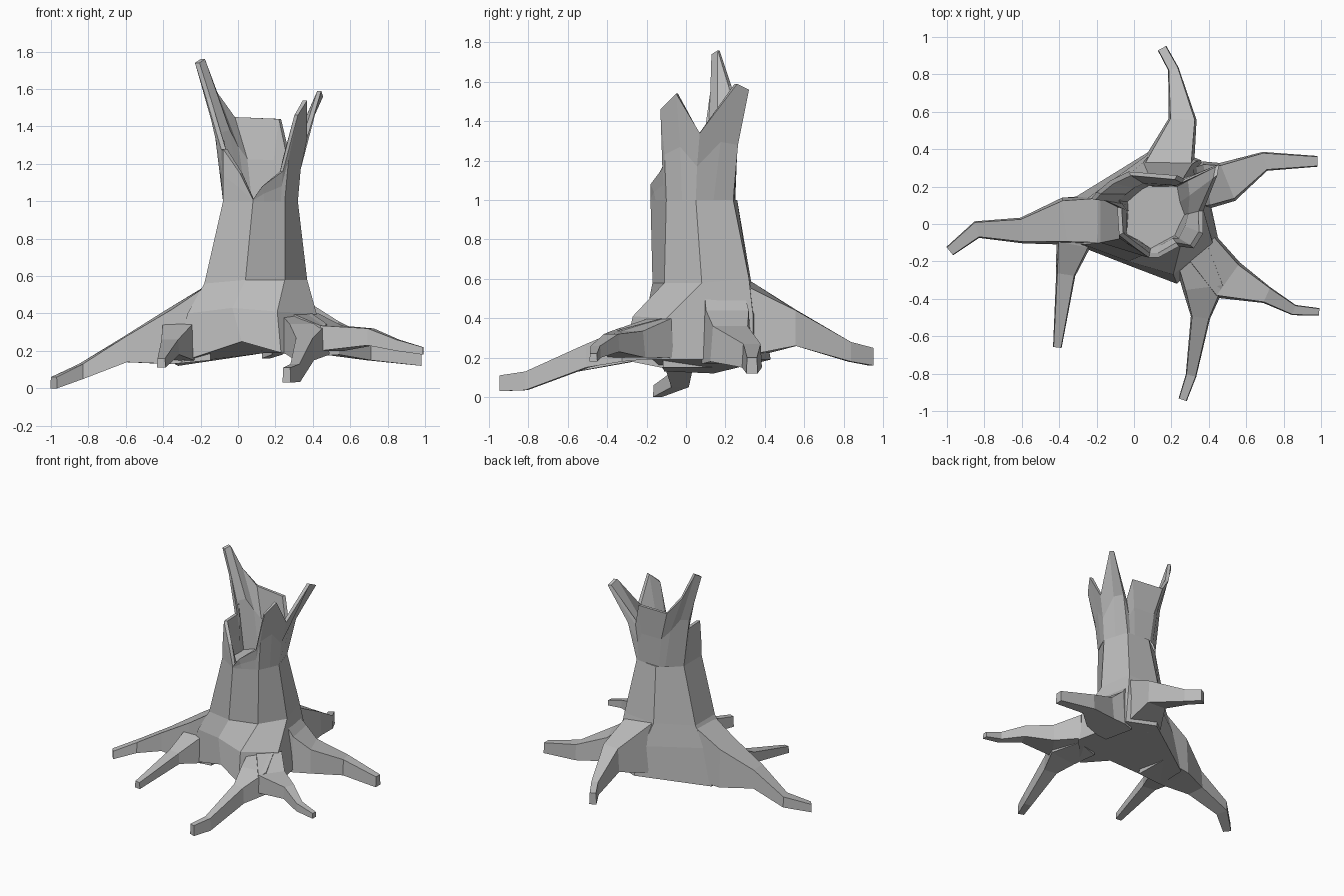
import bpy
import bmesh
from mathutils import Vector

cube = bpy.data.objects.get("Cube")
if cube:
    bpy.data.objects.remove(cube, do_unlink=True)

# Single grey material shared by every part
GREY = (0.5, 0.5, 0.5, 1.0)
bark = bpy.data.materials.new("grey_bark")
bark.use_nodes = True
bark.diffuse_color = GREY
bark.node_tree.nodes["Principled BSDF"].inputs["Base Color"].default_value = GREY


def loft(name, rings, capped=True):
    """Bridge equal-sized closed rings, listed in order, into a flat-shaded object."""
    bm = bmesh.new()
    loops = [[bm.verts.new(point) for point in ring] for ring in rings]
    count = len(loops[0])
    for lower, upper in zip(loops, loops[1:]):
        for i in range(count):
            j = (i + 1) % count
            bm.faces.new((lower[i], lower[j], upper[j], upper[i]))
    if capped:
        bm.faces.new(list(reversed(loops[0])))
        bm.faces.new(loops[-1])
        bmesh.ops.recalc_face_normals(bm, faces=bm.faces)
    mesh = bpy.data.meshes.new(name)
    bm.to_mesh(mesh)
    bm.free()
    mesh.materials.append(bark)
    obj = bpy.data.objects.new(name, mesh)
    bpy.context.collection.objects.link(obj)


def root(name, path):
    """Four-sided tapering root; each station is x, y, top, bottom, width."""
    rings = []
    for i, (x, y, top, bottom, width) in enumerate(path):
        before = path[max(i - 1, 0)]
        after = path[min(i + 1, len(path) - 1)]
        along = Vector((after[0] - before[0], after[1] - before[1])).normalized()
        side = Vector((-along.y, along.x)) * width / 2
        # The underside is a little wider than the top
        low = side * 1.15
        rings.append([
            (x + side.x, y + side.y, top),
            (x - side.x, y - side.y, top),
            (x - low.x, y - low.y, bottom),
            (x + low.x, y + low.y, bottom),
        ])
    loft(name, rings)


# Trunk: skirt, shoulder, waist and neck, closed by the floor of the hollow
skirt = [(-.34, -.1, .13), (.02, -.24, .25), (.23, -.32, .19), (.45, -.08, .19),
         (.36, .34, .19), (.15, .43, .19), (-.32, .14, .12)]
shoulder = [(-.27, -.11, .4), (-.03, -.2, .43), (.21, -.27, .41), (.42, -.1, .4),
            (.34, .34, .42), (.1, .39, .42), (-.26, .13, .4)]
waist = [(-.18, -.1, .56), (.04, -.17, .58), (.25, -.11, .58), (.37, .08, .58),
         (.31, .32, .6), (.05, .33, .59), (-.18, .14, .56)]
neck = [(-.08, -.08, 1), (.08, -.18, 1), (.25, -.1, 1), (.32, .05, 1),
        (.26, .24, 1), (.08, .26, 1), (-.08, .14, 1)]
loft("trunk", [skirt, shoulder, waist, neck])

# Broken rim: each column is a foot on the neck and the splinter point above it
columns = [
    ((-.08, -.08), (-.08, -.06, 1.28)),   # low right splinter
    ((0, -.13), (.01, -.13, 1.15)),
    ((.08, -.18), (.08, -.18, 1.01)),     # front notch
    ((.14, -.155), (.13, -.18, 1.08)),
    ((.23, -.11), (.24, -.12, 1.16)),
    ((.25, -.1), (.32, -.13, 1.46)),      # front splinter
    ((.29, -.02), (.37, -.05, 1.54)),
    ((.32, .05), (.37, .07, 1.34)),
    ((.29, .14), (.445, .26, 1.59)),      # rear splinter
    ((.26, .24), (.455, .32, 1.56)),
    ((.24, .243), (.27, .24, 1.27)),
    ((.2, .247), (.23, .26, 1.44)),       # flat back plate
    ((.06, .25), (-.03, .28, 1.45)),
    ((.02, .23), (-.13, .23, 1.58)),
    ((-.03, .19), (-.2, .17, 1.76)),      # tall right splinter
    ((-.08, .14), (-.23, .135, 1.74)),
    ((-.08, .12), (-.17, .13, 1.55)),
    ((-.08, .08), (-.09, .09, 1.28)),
]
feet, middles, tips = [], [], []
for (x, y), tip in columns:
    foot = Vector((x, y, 1))
    tip = Vector(tip)
    middle = foot.lerp(tip, .3)
    middle.z = (foot.z + tip.z) / 2
    feet.append(foot)
    middles.append(middle)
    tips.append(tip)


def inset(ring, amount):
    """Shift a ring towards the trunk's axis."""
    moved = []
    for point in ring:
        inward = Vector((.12 - point.x, .05 - point.y, 0)).normalized()
        moved.append(point + inward * amount)
    return moved


loft("splintered_rim", [feet, middles, tips, inset(tips, .025),
                        inset(middles, .045), inset(feet, .05)], capped=False)

# Roots
root("right_root", [
    (-.15, .02, .56, .15, .24), (-.37, .015, .42, .13, .22), (-.6, -.035, .28, .14, .12),
    (-.84, -.03, .13, .05, .08), (-.985, -.145, .06, 0, .05)])
root("right_root_branch", [
    (-.31, .02, .38, .16, .16), (-.325, -.11, .34, .15, .16),
    (-.365, -.27, .26, .18, .09), (-.41, -.66, .16, .11, .04)])
root("front_root", [
    (.31, -.15, .4, .2, .18), (.375, -.34, .345, .18, .2), (.355, -.5, .27, .15, .09),
    (.305, -.81, .13, .035, .05), (.26, -.94, .11, .03, .04)])
root("front_left_root", [
    (.36, -.13, .4, .2, .18), (.5, -.3, .335, .2, .2), (.71, -.38, .32, .23, .08),
    (.855, -.46, .26, .2, .05), (.99, -.47, .22, .18, .035)])
root("back_left_root", [
    (.3, .19, .56, .17, .2), (.39, .21, .44, .17, .22), (.5, .225, .36, .18, .19),
    (.7, .335, .27, .15, .09), (.98, .335, .2, .12, .05)])
root("back_root", [
    (.18, .29, .59, .2, .25), (.26, .56, .44, .26, .13),
    (.21, .83, .28, .18, .05), (.15, .94, .25, .16, .045)])
